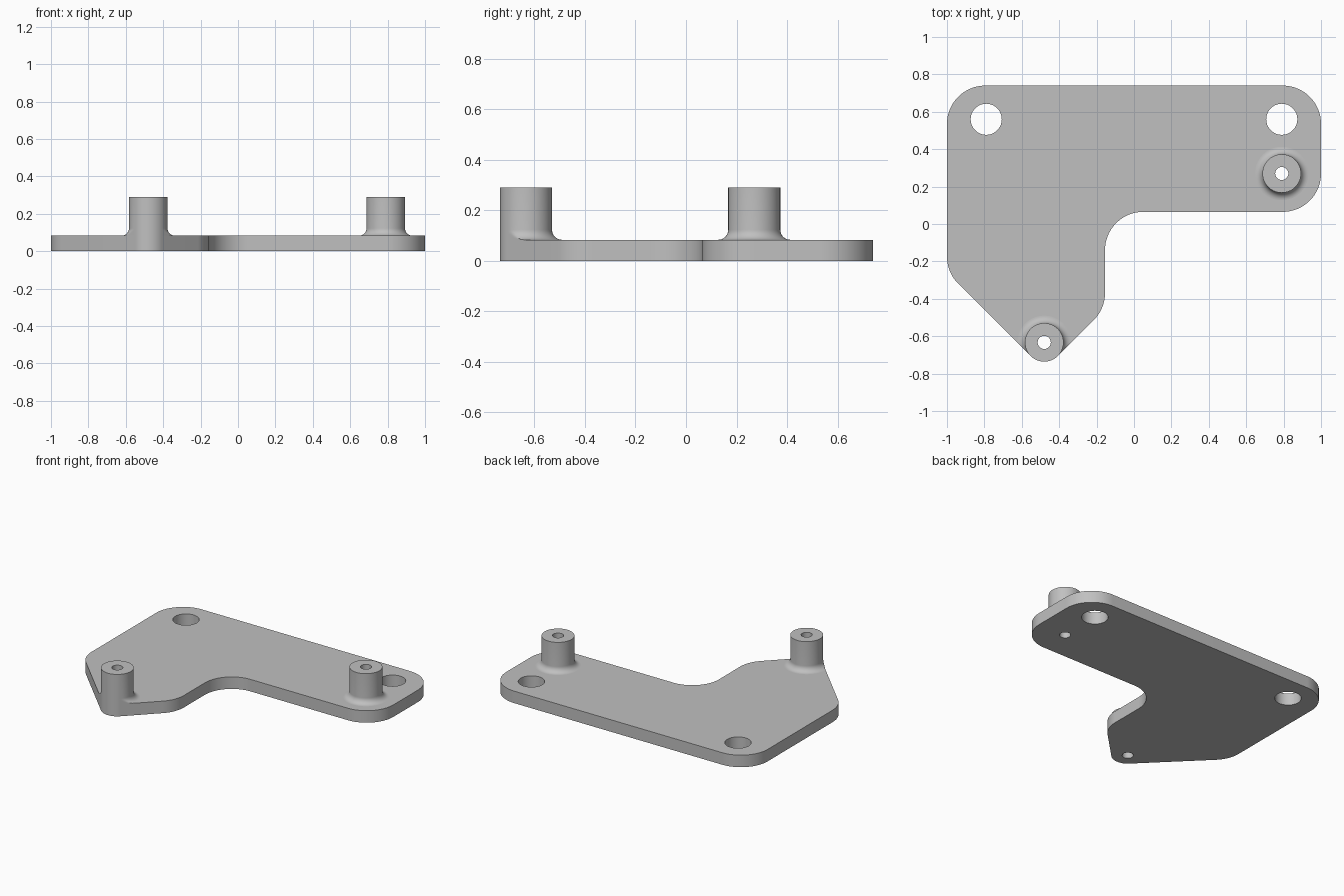
import bpy, bmesh
from math import cos, sin, pi, radians
from mathutils import Vector

if "Cube" in bpy.data.objects:
    bpy.data.objects.remove(bpy.data.objects["Cube"])

THICK, TOP = 0.083, 0.29          # plate thickness, standoff height
BOSS_R, BORE_R, FILLET = 0.103, 0.035, 0.04
CORNER_R, MOUNT_R = 0.205, 0.083
SEGS = 96
FRONT_BOSS, SIDE_BOSS = (-0.48, -0.633), (0.79, 0.27)
MOUNTS = [(-0.79, 0.56), (0.79, 0.56)]

grey = bpy.data.materials.new("plain grey")
grey.use_nodes = True
grey.diffuse_color = (0.527, 0.527, 0.527, 1)
grey.node_tree.nodes["Principled BSDF"].inputs["Base Color"].default_value = grey.diffuse_color


def finish(bm, name):
    mesh = bpy.data.meshes.new(name)
    bm.to_mesh(mesh)
    bm.free()
    obj = bpy.data.objects.new(name, mesh)
    bpy.context.collection.objects.link(obj)
    mesh.materials.append(grey)
    bpy.ops.object.select_all(action='DESELECT')
    obj.select_set(True)
    bpy.context.view_layer.objects.active = obj
    bpy.ops.object.shade_smooth_by_angle(angle=radians(30))
    return obj


def round_corner(before, corner, after, radius, steps=24):
    """Points of the arc that rounds one corner, convex or concave."""
    u, v = (before - corner).normalized(), (after - corner).normalized()
    half = u.angle(v) / 2
    centre = corner + (u + v).normalized() * radius / sin(half)
    start = corner + u * radius / (sin(half) / cos(half)) - centre
    sweep = pi - 2 * half
    if u.x * v.y - u.y * v.x > 0:
        sweep = -sweep
    pts = []
    for i in range(steps + 1):
        a = sweep * i / steps
        pts.append(centre + Vector((start.x * cos(a) - start.y * sin(a),
                                    start.x * sin(a) + start.y * cos(a))))
    return pts


def circle(centre, radius):
    return [Vector((centre[0] + radius * cos(2 * pi * i / SEGS),
                    centre[1] + radius * sin(2 * pi * i / SEGS))) for i in range(SEGS)]


# Plate: rounded outline with four holes, extruded upward
tip_y = FRONT_BOSS[1] - BOSS_R * 2 ** 0.5
corners = [(-1, 0.74, CORNER_R),
           (-1, tip_y + FRONT_BOSS[0] + 1, CORNER_R),
           (FRONT_BOSS[0], tip_y, BOSS_R),
           (-0.155, tip_y - 0.155 - FRONT_BOSS[0], CORNER_R),
           (-0.155, 0.065, CORNER_R),
           (1, 0.065, CORNER_R),
           (1, 0.74, CORNER_R)]
spots = [Vector(c[:2]) for c in corners]
outline = []
for i, c in enumerate(corners):
    outline += round_corner(spots[i - 1], spots[i], spots[(i + 1) % len(spots)], c[2])

loops = [outline] + [circle(m, MOUNT_R) for m in MOUNTS]
loops += [circle(b, BORE_R) for b in (FRONT_BOSS, SIDE_BOSS)]
bm = bmesh.new()
for loop in loops:
    verts = [bm.verts.new((p.x, p.y, 0)) for p in loop]
    for i, v in enumerate(verts):
        bm.edges.new((verts[i - 1], v))
bmesh.ops.triangle_fill(bm, use_beauty=True, edges=bm.edges[:], normal=(0, 0, -1))
extruded = bmesh.ops.extrude_face_region(bm, geom=bm.faces[:], use_keep_orig=True)
bmesh.ops.translate(bm, vec=(0, 0, THICK),
                    verts=[g for g in extruded["geom"] if isinstance(g, bmesh.types.BMVert)])
bmesh.ops.recalc_face_normals(bm, faces=bm.faces[:])
finish(bm, "plate")


# Standoffs: turned profile with a flared foot, trimmed flush at the plate edge
def standoff(name, centre, edge_normals=()):
    profile = []
    for i in range(11):
        a = pi / 2 * i / 10
        profile.append((BOSS_R + FILLET * (1 - sin(a)), THICK + FILLET * (1 - cos(a))))
    profile += [(BOSS_R, TOP), (BORE_R, TOP), (BORE_R, THICK)]

    def limit(angle):
        if not edge_normals:
            return BOSS_R + FILLET
        if edge_normals[0] <= angle <= edge_normals[1]:
            return BOSS_R
        nearest = max(cos(angle - n) for n in edge_normals)
        return BOSS_R / max(nearest, 0.1)

    bm = bmesh.new()
    columns = []
    for i in range(SEGS):
        a = 2 * pi * i / SEGS
        reach = limit(a)
        columns.append([bm.verts.new((centre[0] + min(r, reach) * cos(a),
                                      centre[1] + min(r, reach) * sin(a), z))
                        for r, z in profile])
    for i in range(SEGS):
        left, right = columns[i - 1], columns[i]
        for j in range(len(profile) - 1):
            bm.faces.new((left[j], right[j], right[j + 1], left[j + 1]))
    return finish(bm, name)


standoff("front_standoff", FRONT_BOSS, (1.25 * pi, 1.75 * pi))
standoff("side_standoff", SIDE_BOSS)
